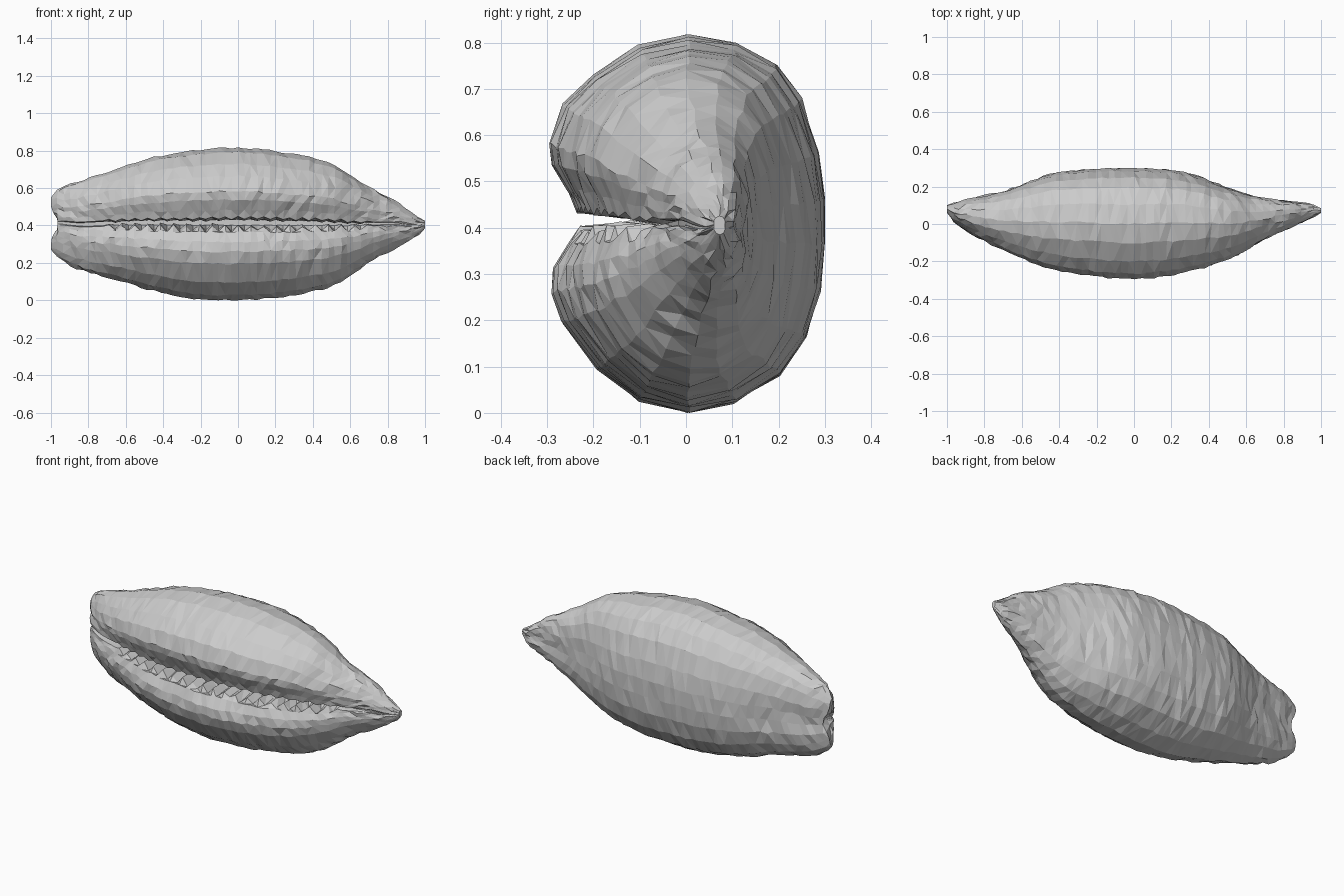
import bpy, bmesh, math, random
from mathutils import Vector

if "Cube" in bpy.data.objects:
    bpy.data.objects.remove(bpy.data.objects["Cube"])
random.seed(4)

# Outline stations along the length: x, bottom z, top z, front y, back y
STATIONS = [
    (-1.0, .27, .55, .055, .105), (-.95, .22, .60, .0, .12), (-.85, .165, .635, -.065, .145),
    (-.67, .115, .695, -.155, .19), (-.45, .05, .765, -.24, .265), (-.25, .01, .80, -.275, .29),
    (0, 0, .815, -.295, .298), (.25, .02, .79, -.265, .28), (.49, .07, .735, -.195, .20),
    (.60, .13, .67, -.14, .165), (.70, .20, .605, -.085, .145), (.83, .275, .54, -.02, .125),
    (.95, .34, .455, .035, .105), (1.0, .385, .425, .06, .085)]

# Cross-section from inside the slit, over the top lip, round the back, to the bottom lip
SECTION = [
    (-.2, .06), (-.5, .06), (-.8, .08), (-.87, .19), (-.97, .32), (-1, .43), (-.9, .63),
    (-.68, .79), (-.35, .94), (0, 1), (.35, .96), (.65, .84), (.83, .66), (.95, .38),
    (1, .13), (1, -.1), (.97, -.35), (.86, -.6), (.67, -.8), (.35, -.94), (0, -1),
    (-.35, -.93), (-.65, -.76), (-.9, -.52), (-.98, -.36), (-.96, -.23), (-.86, -.1),
    (-.78, -.03), (-.5, -.01), (-.2, -.01)]


def station(x):
    """Smoothly interpolated outline at x."""
    n = len(STATIONS)
    i = max(k for k in range(n - 1) if STATIONS[k][0] <= x + 1e-6)
    a, b = STATIONS[i], STATIONS[i + 1]
    p, q = STATIONS[max(i - 1, 0)], STATIONS[min(i + 2, n - 1)]
    d = b[0] - a[0]
    t = (x - a[0]) / d
    out = []
    for k in range(1, 5):
        m0 = (b[k] - p[k]) / (b[0] - p[0]) * d
        m1 = (q[k] - a[k]) / (q[0] - a[0]) * d
        out.append((2*t**3 - 3*t**2 + 1) * a[k] + (t**3 - 2*t**2 + t) * m0
                   + (3*t**2 - 2*t**3) * b[k] + (t**3 - t**2) * m1)
    return out


def cleft(x):
    """How deep the slit is: full in the middle, shallow at the tips."""
    right = min(max((.92 - x) / .3, .12), 1)
    left = min(max((x + 1.05) / .3, .35), 1)
    return min(left, right)


def ring(bm, i, x):
    z0, z1, y0, y1 = station(x)
    yc, zc, hy, hz = (y0 + y1) / 2, (z0 + z1) / 2, (y1 - y0) / 2, (z1 - z0) / 2
    last = len(SECTION) - 1
    verts = []
    for k, (u, w) in enumerate(SECTION):
        if k < 5 or k > last - 5:
            u = -1 + (u + 1) * cleft(x)
        # shallow crease on the back near both ends
        if u > .9 and abs(w) < .2:
            u -= .35 * max(0, abs(x) - .5)
        px, py, pz = x, yc + u * hy, zc + w * hz
        # notch in the blunt end
        if x < -.97:
            px += .05 * math.exp(-(w / .35) ** 2)
        # teeth along both lips
        if abs(x) < .72:
            tooth = .016 * (1 if i % 2 else -1) + random.uniform(-.008, .008)
            if k in (1, 2):
                pz += tooth * .4
            elif k in (last - 2, last - 1):
                pz += tooth - .01
        # uneven natural surface
        if 2 < k < last - 2 and abs(x) < .99:
            pz += random.uniform(-.005, .005)
            py += random.uniform(-.005, .005)
            px += random.uniform(-.006, .006)
        verts.append(bm.verts.new((px, py, max(pz, 0))))
    return verts


# Loft the shell along its length
bm = bmesh.new()
COUNT = 58
rings = [ring(bm, i, -1 + 2 * i / COUNT) for i in range(COUNT + 1)]
for a, b in zip(rings, rings[1:]):
    for k in range(len(a)):
        j = (k + 1) % len(a)
        bm.faces.new((a[k], b[k], b[j], a[j]))
for end in (rings[0], rings[-1]):
    bm.faces.new(end)
bmesh.ops.triangulate(bm, faces=bm.faces[:])
bmesh.ops.recalc_face_normals(bm, faces=bm.faces[:])
mesh = bpy.data.meshes.new("shell")
bm.to_mesh(mesh)
bm.free()
shell = bpy.data.objects.new("shell", mesh)
bpy.context.collection.objects.link(shell)
